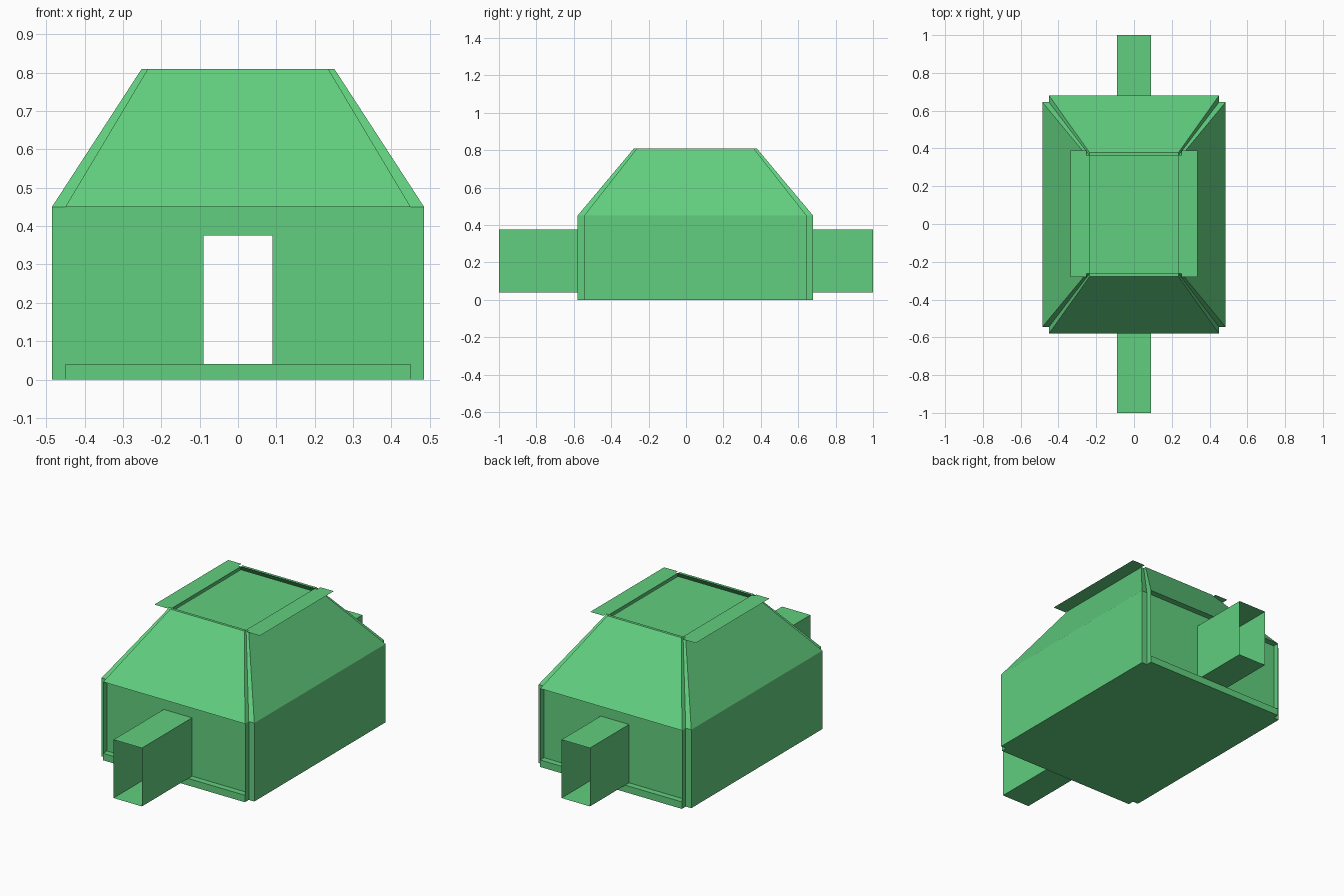
import bpy

if "Cube" in bpy.data.objects:
    bpy.data.objects.remove(bpy.data.objects["Cube"])

CY = 0.05                      # the hut sits slightly behind the tunnel centre
HX, HY, T = 0.45, 0.595, 0.035 # inner half sizes and panel thickness
TX, TY, TT = 0.235, 0.312, 0.016
EAVE, TOP = 0.45, 0.81
DX, DZ0, DZ1 = 0.09, 0.04, 0.375

green = bpy.data.materials.new("green")
green.diffuse_color = (0.12, 0.62, 0.21, 1)
green.use_nodes = True
green.node_tree.nodes["Principled BSDF"].inputs["Base Color"].default_value = green.diffuse_color


def make(name, verts, faces):
    me = bpy.data.meshes.new(name)
    me.from_pydata(verts, [], faces)
    me.update()
    me.materials.append(green)
    ob = bpy.data.objects.new(name, me)
    bpy.context.collection.objects.link(ob)
    return ob


def sheets(name, quads):
    verts = [v for q in quads for v in q]
    return make(name, verts, [tuple(range(4 * i, 4 * i + 4)) for i in range(len(quads))])


def panel(name, lower, upper, flip=False):
    """Closed slab between two rectangles, each given as (x0, x1, y0, y1, z)."""
    verts = []
    for x0, x1, y0, y1, z in (lower, upper):
        verts += [(x0, y0, z), (x1, y0, z), (x1, y1, z), (x0, y1, z)]
    faces = [(3, 2, 1, 0), (4, 5, 6, 7), (0, 1, 5, 4), (1, 2, 6, 5), (2, 3, 7, 6), (3, 0, 4, 7)]
    return make(name, verts, faces)


def span(a, b):
    return min(a, b), max(a, b)


# Floor, reaching forward and back as door sills
r = (-HX, HX, CY - HY - T, CY + HY + T)
panel("floor", (*r, 0), (*r, DZ0))

for s, side in ((1, "right"), (-1, "left")):
    # Side wall and sloping side roof
    wall = (*span(s * HX, s * (HX + T)), CY - HY, CY + HY)
    rim = (*span(s * TX, s * (TX + TT)), CY - TY, CY + TY)
    panel(side + "_wall", (*wall, 0), (*wall, EAVE))
    panel(side + "_roof_slope", (*wall, EAVE), (*rim, TOP))
    # Thin flap beside the roof
    x0, x1 = span(s * (TX + TT), s * 0.335)
    y0, y1 = -0.28, 0.39
    sheets(side + "_roof_flap", [[(x0, y0, TOP), (x1, y0, TOP), (x1, y1, TOP), (x0, y1, TOP)]])

for s, end in ((-1, "front"), (1, "back")):
    # Sloping end roof
    low = (-HX, HX, *span(CY + s * HY, CY + s * (HY + T)))
    high = (-TX, TX, *span(CY + s * TY, CY + s * (TY + TT)))
    panel(end + "_roof_slope", (*low, EAVE), (*high, TOP))

    # Recessed end wall around the doorway
    y, yo = CY + s * HY, CY + s * (HY + T)

    def upright(x0, x1, z0, z1):
        q = [(x0, y, z0), (x1, y, z0), (x1, y, z1), (x0, y, z1)]
        return q if s < 0 else q[::-1]

    sheets(end + "_wall", [upright(-HX, -DX, DZ0, EAVE), upright(DX, HX, DZ0, EAVE),
                           upright(-DX, DX, DZ1, EAVE)])
    # Corner fins framing the recess
    sheets(end + "_corner_fins", [[(x, y, 0), (x, yo, 0), (x, yo, EAVE), (x, y, EAVE)]
                                  for x in (-HX, HX)])
    # Open thin-walled tunnel
    ring = [(-DX, DZ0), (DX, DZ0), (DX, DZ1), (-DX, DZ1)]
    quads = []
    for i in range(4):
        (xa, za), (xb, zb) = ring[i], ring[(i + 1) % 4]
        q = [(xa, y, za), (xb, y, zb), (xb, s, zb), (xa, s, za)]
        quads.append(q if s < 0 else q[::-1])
    for q in quads:
        q.reverse()
    sheets(end + "_tunnel", quads)

# Roof panel sunk just below the rim
r = (-TX, TX, CY - TY, CY + TY)
panel("roof_panel", (*r, TOP - 0.03), (*r, TOP - 0.018))
a = [(-TX, CY - TY), (TX, CY - TY), (TX, CY + TY), (-TX, CY + TY)]
